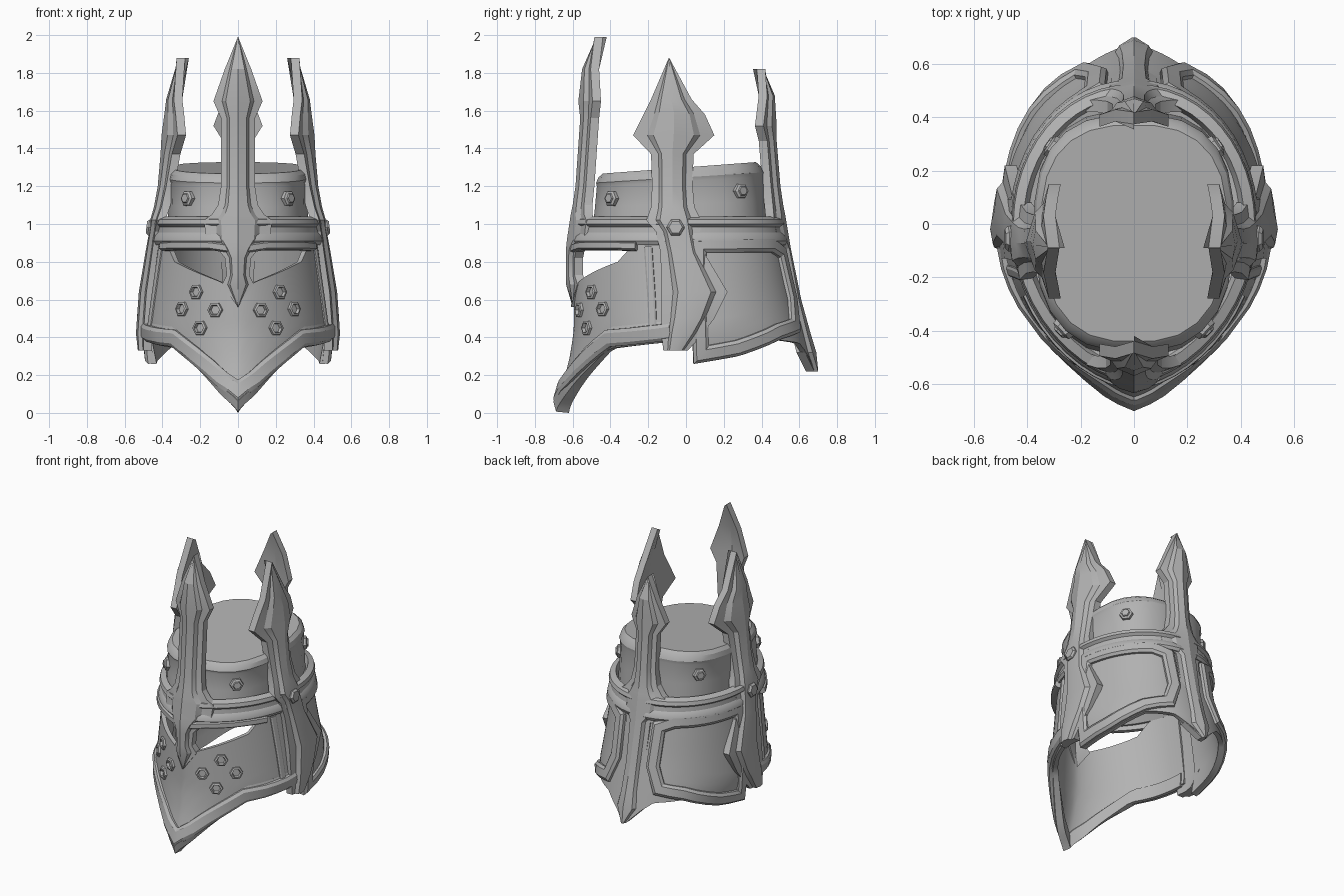
import bpy, bmesh, math
from mathutils import Vector

if "Cube" in bpy.data.objects:
    bpy.data.objects.remove(bpy.data.objects["Cube"])

steel = bpy.data.materials.new("steel_grey")
steel.diffuse_color = (0.45, 0.45, 0.45, 1)
steel.use_nodes = True
steel.node_tree.nodes["Principled BSDF"].inputs["Base Color"].default_value = steel.diffuse_color


def interp(pts, v):
    if v <= pts[0][0]:
        return pts[0][1]
    for (a, p), (b, q) in zip(pts, pts[1:]):
        if v <= b:
            return p + (q - p) * (v - a) / (b - a)
    return pts[-1][1]


# Profiles by height: half width, front depth, back depth, then front and back roundness
BODY = ([(.2, .45), (.43, .495), (.9, .435), (1.05, .425)],
        [(0, .70), (.27, .62), (.42, .595), (.9, .585), (1.05, .56)],
        [(.2, .685), (.4, .63), (.65, .565), (1.05, .485)], 1.65, 2.1)
CAP = ([(.95, .375), (1.2, .368), (1.27, .36)],
       [(.95, .50), (1.2, .475), (1.27, .455)],
       [(.95, .43), (1.2, .41), (1.27, .385)], 2.6, 2.6)


def surf(a, z, off=0.0, prof=BODY):
    """Angle in degrees: 0 front, 90 right side, 180 back."""
    w, f, b, pf, pb = prof
    s, c = math.sin(math.radians(a)), math.cos(math.radians(a))
    p = pf if c > 0 else pb
    x = math.copysign(abs(s) ** (2 / p), s) * (interp(w, z) + off)
    q = 1 if prof is BODY else 2 / p
    y = -math.copysign(abs(c) ** q, c) * (interp(f if c > 0 else b, z) + off)
    return Vector((x, y, z))


def normal(a, z, prof=BODY):
    t = surf(a + 1, z, 0, prof) - surf(a - 1, z, 0, prof)
    u = surf(a, z + .01, 0, prof) - surf(a, z - .01, 0, prof)
    return t.cross(u).normalized()


def make(name, loops, closed=False, caps=True, angle=30):
    """Skin a row of equal closed loops of points."""
    bm = bmesh.new()
    rows = [[bm.verts.new(p) for p in lp] for lp in loops]
    n = len(rows[0])
    pairs = list(zip(rows, rows[1:])) + ([(rows[-1], rows[0])] if closed else [])
    for r, s in pairs:
        for i in range(n):
            j = (i + 1) % n
            bm.faces.new((r[i], r[j], s[j], s[i]))
    if caps and not closed:
        bm.faces.new(rows[0])
        bm.faces.new(rows[-1])
    bmesh.ops.recalc_face_normals(bm, faces=bm.faces)
    me = bpy.data.meshes.new(name)
    bm.to_mesh(me)
    bm.free()
    ob = bpy.data.objects.new(name, me)
    bpy.context.collection.objects.link(ob)
    me.materials.append(steel)
    bpy.ops.object.select_all(action='DESELECT')
    ob.select_set(True)
    bpy.context.view_layer.objects.active = ob
    bpy.ops.object.shade_smooth_by_angle(angle=math.radians(angle))
    return ob


def fold(a):
    return abs((a + 180) % 360 - 180)


def shell(name, a0, a1, n, lo, hi, thick=.03, nz=9):
    loops = []
    for i in range(n + 1):
        a = a0 + (a1 - a0) * i / n
        l, h = interp(lo, fold(a)), interp(hi, fold(a))
        zs = [l + (h - l) * k / nz for k in range(nz + 1)]
        loops.append([surf(a, z) for z in zs] + [surf(a, z, -thick) for z in reversed(zs)])
    make(name, loops)


def trim(name, path, w, h, side=1, closed=False):
    """Raised bevelled strip along (angle, z) points; w is a half width."""
    pts = []
    ends = path[1:] + path[:1] if closed else path[1:]
    for (a, z), (b, y) in zip(path, ends):
        k = max(1, int(abs(b - a) / 7), int(abs(y - z) / .15))
        pts += [(a + (b - a) * i / k, z + (y - z) * i / k) for i in range(k)]
    if not closed:
        pts.append(path[-1])
    pts = [(a * side, z) for a, z in pts]
    P = [surf(a, z) for a, z in pts]
    loops, m = [], len(P)
    for i, (a, z) in enumerate(pts):
        prv = P[i - 1] if i or closed else P[0]
        nxt = P[(i + 1) % m] if i < m - 1 or closed else P[i]
        d0, d1 = (P[i] - prv).normalized(), (nxt - P[i]).normalized()
        nn = normal(a, z)
        t = (d0 + d1).normalized()
        s = nn.cross(t).normalized() / max(.6, t.dot(d1) if d1.length else 1)
        loops.append([P[i] + s * (w * f) + nn * g for f, g in
                      ((-1, -.015), (-1, h * .5), (-.6, h), (.6, h), (1, h * .5), (1, -.015))])
    make(name, loops, closed)


def stud(name, centre, nrm, rings):
    """Six-sided stud made of (radius, height) rings."""
    q = nrm.to_track_quat('Z', 'Y')
    make(name, [[centre + q @ Vector((r * math.cos(k * math.pi / 3), r * math.sin(k * math.pi / 3), h))
                 for k in range(6)] for r, h in rings], angle=20)


def spike(name, rows, place, thick=.045):
    """Rows of (z, left, right, centre depth, edge depth)."""
    loops = []
    for z, l, r, c, e in rows:
        def pt(f, extra):
            return Vector((*place((l + r) / 2 + f * (r - l) / 2, e + (c - .02 - e) * (1 - abs(f)) + extra), z))
        flat = r - l < .01
        loops.append([pt(f, 0 if flat else g) for f, g in
                      ((-1, 0), (-.65, 0), (-.5, .02), (0, .02), (.5, .02), (.65, 0), (1, 0))]
                     + [pt(f, -thick) for f in (1, 0, -1)])
    make(name, loops, angle=22)


# Skull cap: bevelled drum with a tilted flat top
cap = []
for z, off in ((.95, 0), (1.1, 0), (1.2, 0), (1.22, .01), (1.25, .006), (1.27, -.012)):
    lp = [surf(k * 15 + 7.5, z, off, CAP) for k in range(24)]
    for v in lp:
        v.z += .07 * (v.y + .2) * (z - .95) / .3 + .015 * (z > 1.15)
    cap.append(lp)
make("skull_cap", cap)

# Crown band with two ridges and a ledge reaching in to the cap
sec = [(-.03, .89), (.015, .89), (.028, .91), (.026, .935), (.012, .955), (.012, .985),
       (.03, 1.0), (.026, 1.025), (-.01, 1.04), (-.03, 1.0), (-.085, .99), (-.085, .96)]
make("crown_band", [[surf(k * 7.5, z, o) for o, z in sec] for k in range(48)], closed=True)

# Face mask with the eye slit left open above it
mask_lo = [(0, .03), (15, .11), (33, .25), (47, .355), (60, .365), (84, .39)]
eye = [(0, .62), (14, .69), (30, .735), (52, .80), (62, .895), (84, .92)]
shell("face_mask", -84, 84, 42, mask_lo, eye)
rim = [(0, .11), (15, .18), (33, .305), (47, .395), (60, .405), (82, .43)]
full_rim = [(-a, z) for a, z in reversed(rim[1:])] + rim
trim("mask_lower_rim", full_rim, .045, .025)
# Heavy bevelled chin edge under the rim
chin = []
for i in range(-20, 21):
    a = i * 4.1
    z = interp(mask_lo, fold(a))
    g = .045 * max(0, 1 - fold(a) / 60)
    chin.append([surf(a, z + .10, .0), surf(a, z + .03, .02), surf(a, z - .012 - g * .25, -.01),
                 surf(a, z - .012 - g * .4, -.035 - g), surf(a, z + .08, -.04)])
make("chin_edge", chin)

# Rear neck guard
neck_lo = [(94, .26), (115, .30), (141, .385), (160, .37), (180, .23)]
shell("neck_guard", 94, 266, 44, neck_lo, [(94, .93), (180, .93)])

for s, tag in ((1, "right"), (-1, "left")):
    # Brow, mask side trim and neck panel frames
    trim("brow_" + tag, [(8, .87), (22, .885), (50, .885), (64, .88)], .024, .035, s)
    trim("mask_side_trim_" + tag, [(70, .88), (72, .62), (73, .43)], .022, .012, s)
    trim("neck_frame_" + tag, [(97, .89), (150, .89), (162, .85), (164, .60), (158, .46), (141, .43),
                               (115, .345), (97, .31)], .042, .028, s, closed=True)

    # Breathing holes as rimmed hexagons
    for i, (x, z) in enumerate(((.22, .64), (.295, .55), (.12, .545), (.2, .45))):
        a = s * math.degrees(math.asin((x / interp(BODY[0], z)) ** (BODY[3] / 2)))
        stud("breath_hole_%s_%d" % (tag, i), surf(a, z), normal(a, z),
             ((.046, -.02), (.042, .012), (.03, .016), (.022, -.006)))

    # Cap rivets and temple bolt
    for a, z, part in ((40, 1.135, "front"), (129, 1.175, "back")):
        stud("cap_rivet_%s_%s" % (part, tag), surf(a * s, z, 0, CAP), normal(a * s, z, CAP),
             ((.046, -.02), (.042, .014), (.028, .02), (.024, .028)))
    stud("temple_bolt_" + tag, Vector((s * .455, -.055, .98)), Vector((s, 0, .12)).normalized(),
         ((.05, -.02), (.048, .018), (.036, .03)))

    # Side spike running down into the cheek plate
    spike("side_spike_" + tag, [
        (1.88, -.091, -.089, .325, .325), (1.66, -.185, .03, .38, .34), (1.58, -.225, .10, .39, .33),
        (1.47, -.28, .15, .405, .32),
        (1.37, -.185, .04, .41, .35), (1.2, -.18, .035, .425, .38), (1.09, -.185, .045, .445, .405),
        (1.02, -.21, .08, .465, .43), (.96, -.16, .075, .47, .44), (.85, -.135, .095, .49, .455),
        (.64, -.13, .22, .525, .485), (.50, -.13, .15, .535, .495), (.42, -.13, .09, .54, .50),
        (.33, -.12, .01, .53, .50)], lambda t, d, s=s: (s * d, t))

# Front spike with brow plate and nose guard
spike("front_spike", [
    (1.99, -.001, .001, .485, .485), (1.82, -.07, .07, .55, .505), (1.65, -.13, .13, .57, .495),
    (1.56, -.09, .09, .56, .505), (1.2, -.09, .09, .585, .53), (1.1, -.105, .105, .60, .54),
    (1.05, -.14, .14, .61, .54), (1.02, -.18, .18, .615, .528), (.92, -.17, .17, .63, .54),
    (.87, -.11, .11, .635, .58), (.82, -.07, .07, .635, .59), (.73, -.06, .06, .635, .59),
    (.68, -.085, .085, .635, .575), (.56, -.001, .001, .61, .61)], lambda t, d: (t, -d))

# Back spike running down into the neck ridge
spike("back_spike", [
    (1.82, -.001, .001, .42, .42), (1.68, -.07, .07, .47, .43), (1.52, -.13, .13, .48, .41),
    (1.44, -.08, .08, .48, .43), (1.2, -.08, .08, .50, .45), (1.1, -.1, .1, .515, .46),
    (1.05, -.14, .14, .525, .465), (1.02, -.18, .18, .53, .465), (.93, -.17, .17, .545, .485),
    (.87, -.09, .09, .555, .52), (.6, -.08, .08, .61, .565), (.42, -.09, .09, .66, .605),
    (.32, -.11, .11, .69, .63), (.22, -.015, .015, .70, .68)], lambda t, d: (-t, d))
